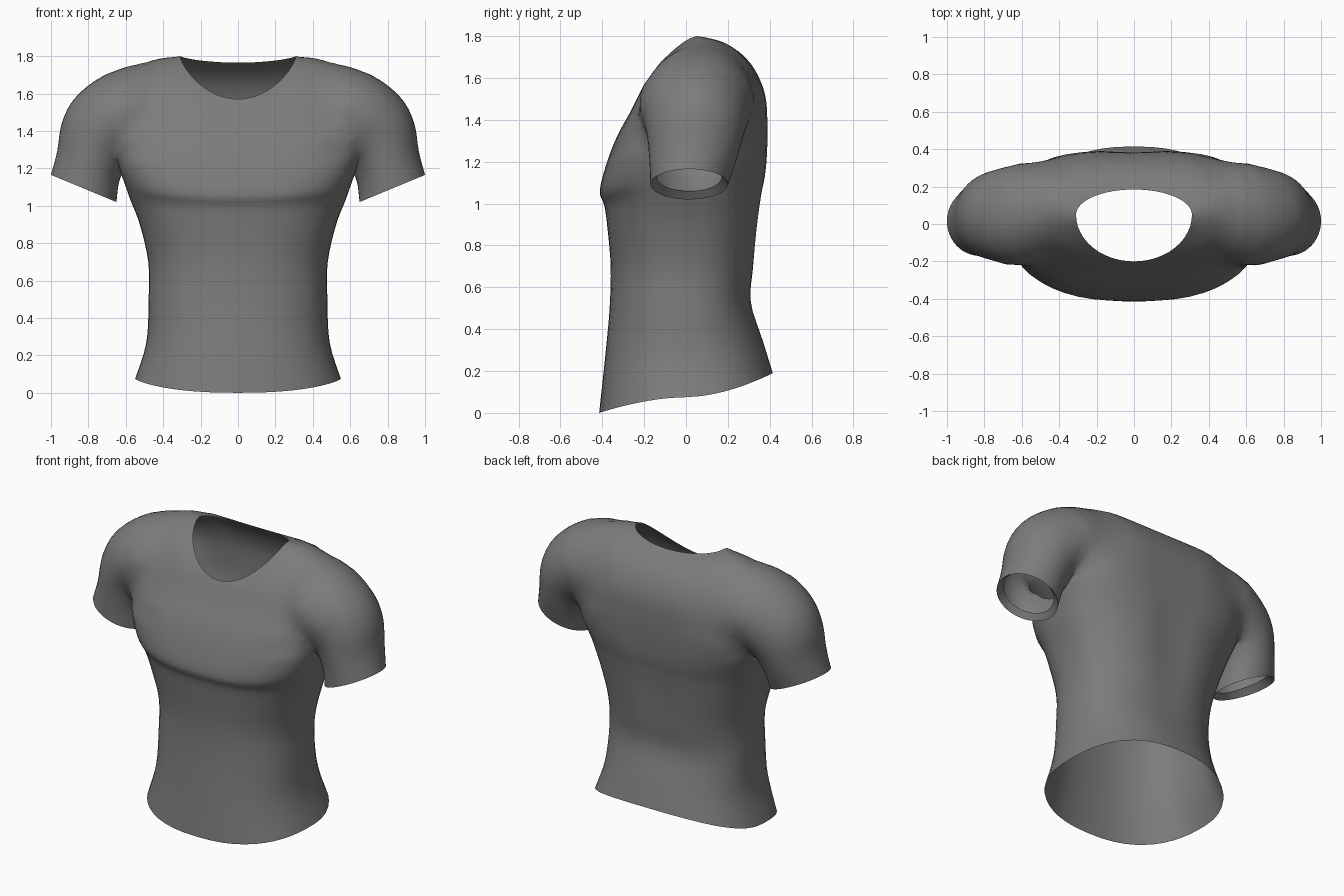
import bpy, bmesh
from math import cos, sin, pi, exp
from mathutils import Vector

cube = bpy.data.objects.get("Cube")
if cube:
    bpy.data.objects.remove(cube, do_unlink=True)

SEG = 48


def material(name, value):
    m = bpy.data.materials.new(name)
    m.use_nodes = True
    color = (value, value, value, 1)
    m.diffuse_color = color
    m.node_tree.nodes["Principled BSDF"].inputs["Base Color"].default_value = color
    return m


cloth = material("grey cloth", 0.2)
opening = material("temporary opening", 0.2)


def spline(rows, steps):
    """Smoothly fill in rows between the key rows."""
    out = []
    for i in range(len(rows) - 1):
        quad = [rows[max(i - 1, 0)], rows[i], rows[i + 1], rows[min(i + 2, len(rows) - 1)]]
        for k in range(steps):
            t = k / steps
            out.append([b + t / 2 * (c - a + t * (2 * a - 5 * b + 4 * c - d + t * (3 * (b - c) + d - a)))
                        for a, b, c, d in zip(*quad)])
    return out + [list(rows[-1])]


def spow(v, p):
    return abs(v) ** p * (1 if v >= 0 else -1)


def loft(name, rings):
    """Closed solid through rings of points; end caps use the temporary slot."""
    bm = bmesh.new()
    loops = [[bm.verts.new(p) for p in ring] for ring in rings]
    for a, b in zip(loops, loops[1:]):
        for i in range(SEG):
            j = (i + 1) % SEG
            bm.faces.new((a[i], a[j], b[j], b[i]))
    for loop in (loops[0], loops[-1]):
        mid = bm.verts.new(sum((v.co for v in loop), Vector()) / SEG)
        for i in range(SEG):
            bm.faces.new((loop[i], loop[(i + 1) % SEG], mid)).material_index = 1
    bmesh.ops.recalc_face_normals(bm, faces=bm.faces)
    mesh = bpy.data.meshes.new(name)
    bm.to_mesh(mesh)
    bm.free()
    mesh.materials.append(cloth)
    mesh.materials.append(opening)
    ob = bpy.data.objects.new(name, mesh)
    bpy.context.collection.objects.link(ob)
    return ob


# Torso: half width, front y, middle y, back y, front, side and back z, roundness
torso_rows = [
    (.55, -.415, .0, .415, .0, .075, .19, .85),
    (.49, -.385, .0, .37, .28, .27, .34, .85),
    (.478, -.365, .0, .315, .5, .5, .53, .85),
    (.48, -.36, .0, .33, .7, .7, .7, .85),
    (.525, -.375, .0, .35, .88, .9, .9, .8),
    (.575, -.39, .0, .37, .99, 1.03, 1.05, .8),
    (.61, -.412, -.01, .383, 1.06, 1.13, 1.13, .75),
    (.645, -.38, -.01, .39, 1.19, 1.23, 1.23, .68),
    (.675, -.33, .01, .392, 1.32, 1.36, 1.37, .65),
    (.66, -.265, .05, .38, 1.44, 1.52, 1.52, .65),
    (.59, -.23, .07, .33, 1.51, 1.69, 1.64, .68),
    (.47, -.215, .07, .26, 1.54, 1.795, 1.72, .8),
    (.31, -.20, .05, .185, 1.57, 1.8, 1.765, 1),
]
rings = []
for w, yf, ym, yb, zf, zs, zb, p in spline(torso_rows, 4):
    ring = []
    for i in range(SEG):
        c, s = cos(2 * pi * i / SEG), sin(2 * pi * i / SEG)
        x = w * spow(c, p)
        y = ym + spow(s, p) * (yb - ym if s > 0 else ym - yf)
        z = zs + ((zb if s > 0 else zf) - zs) * abs(s) ** 1.5
        if s > 0:  # shallow groove along the spine
            y -= .025 * exp(-(x / .1) ** 2 - ((z - 1) / .4) ** 2)
        ring.append((x, y, z))
    rings.append(ring)
shirt = loft("shirt", rings)

# Sleeve: outer x, z, inner x, z, front y, back y, from turned-in cuff to shoulder
sleeve_rows = [
    (.955, 1.195, .675, 1.06, -.14, .17),
    (1.0, 1.165, .65, 1.02, -.17, .2),
    (.967, 1.29, .635, 1.13, -.175, .24),
    (.945, 1.43, .595, 1.205, -.185, .27),
    (.895, 1.545, .55, 1.225, -.2, .29),
    (.81, 1.635, .49, 1.23, -.22, .31),
    (.70, 1.705, .42, 1.23, -.225, .33),
    (.57, 1.76, .36, 1.24, -.2, .33),
    (.44, 1.73, .30, 1.28, -.13, .27),
]
keys = [sleeve_rows[0]] + spline(sleeve_rows[1:], 4)
for side, name in ((1, "left_sleeve"), (-1, "right_sleeve")):
    rings = []
    for ox, oz, ix, iz, yf, yb in keys:
        ring = []
        for i in range(SEG):
            c, s = cos(2 * pi * i / SEG), sin(2 * pi * i / SEG)
            t = (1 + c) / 2
            ring.append((side * (ix + (ox - ix) * t), (yf + yb) / 2 + s * (yb - yf) / 2, iz + (oz - iz) * t))
        rings.append(ring)
    sleeve = loft(name, rings)
    sleeve.hide_render = True
    mod = shirt.modifiers.new(name, 'BOOLEAN')
    mod.operation = 'UNION'
    mod.solver = 'EXACT'
    mod.object = sleeve

# Merge the sleeves into the torso
bpy.context.view_layer.update()
graph = bpy.context.evaluated_depsgraph_get()
mesh = bpy.data.meshes.new_from_object(shirt.evaluated_get(graph))
shirt.modifiers.clear()
shirt.data = mesh
for name in ("left_sleeve", "right_sleeve"):
    bpy.data.objects.remove(bpy.data.objects[name], do_unlink=True)

# Open the neck, hem and cuffs, then soften the shoulder seams
bm = bmesh.new()
bm.from_mesh(mesh)
bmesh.ops.delete(bm, geom=[f for f in bm.faces if f.material_index == 1], context='FACES')
bmesh.ops.remove_doubles(bm, verts=bm.verts, dist=.002)
seam = {v for e in bm.edges if len(e.link_faces) == 2 and e.calc_face_angle(0) > .2
        for v in e.verts if v.co.z > 1.25 and .36 < abs(v.co.x) < .8}
for grow in range(3):
    seam |= {e.other_vert(v) for v in seam for e in v.link_edges}
seam = [v for v in seam if not v.is_boundary and v.co.z > 1.25]
for step in range(10):
    bmesh.ops.smooth_vert(bm, verts=seam, factor=.5, use_axis_x=True, use_axis_y=True, use_axis_z=True)
bm.to_mesh(mesh)
bm.free()
mesh.materials.clear()
mesh.materials.append(cloth)
bpy.data.materials.remove(opening)

bpy.ops.object.select_all(action='DESELECT')
shirt.select_set(True)
bpy.context.view_layer.objects.active = shirt
bpy.ops.object.shade_smooth_by_angle(angle=1.0)
